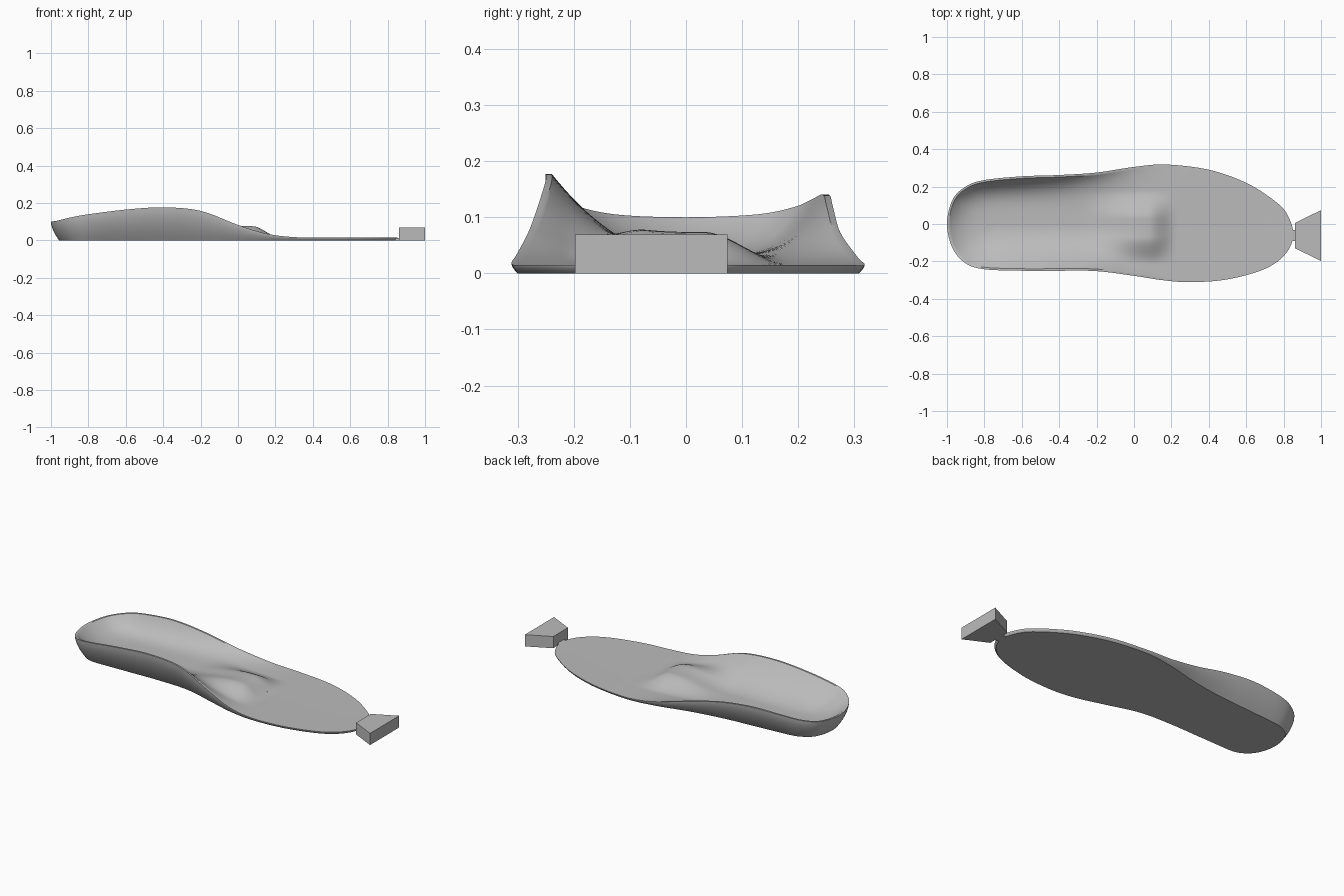
import bpy
import bmesh
from mathutils import Vector

old = bpy.data.objects.get("Cube")
if old:
    bpy.data.objects.remove(old, do_unlink=True)

grey = bpy.data.materials.new("plain_grey")
grey.use_nodes = True
grey.diffuse_color = (0.5, 0.5, 0.5, 1)
grey.node_tree.nodes["Principled BSDF"].inputs["Base Color"].default_value = grey.diffuse_color


def smoothstep(low, high, value):
    t = min(max((value - low) / (high - low), 0), 1)
    return t * t * (3 - 2 * t)


def add_object(name, bm):
    bmesh.ops.recalc_face_normals(bm, faces=bm.faces[:])
    mesh = bpy.data.meshes.new(name)
    bm.to_mesh(mesh)
    bm.free()
    mesh.materials.append(grey)
    obj = bpy.data.objects.new(name, mesh)
    bpy.context.collection.objects.link(obj)
    return obj


def closed_curve(points, steps):
    """Smooth closed curve through the given points."""
    result = []
    count = len(points)
    for i in range(count):
        a, b, c, d = (points[(i + k) % count] for k in (-1, 0, 1, 2))
        for s in range(steps):
            t = s / steps
            result.append(b + (c - a) * (t / 2)
                          + (a * 2 - b * 5 + c * 4 - d) * (t * t / 2)
                          + (b * 3 - a - c * 3 + d) * (t ** 3 / 2))
    return result


# Rim of the insole: heel, arch side, toe, outer side (x, y, rim height)
RIM = [Vector(p) for p in (
    (-1, 0, .1), (-.97, -.13, .105), (-.9, -.21, .122), (-.8, -.242, .14),
    (-.6, -.25, .165), (-.4, -.25, .177), (-.2, -.252, .158), (0, -.277, .083),
    (.15, -.3, .037), (.3, -.311, .018), (.5, -.296, .015), (.7, -.24, .015),
    (.81, -.16, .015), (.852, -.06, .015), (.82, .05, .015), (.75, .125, .015),
    (.6, .22, .015), (.4, .29, .015), (.17, .318, .015), (0, .305, .03),
    (-.2, .275, .073), (-.4, .262, .118), (-.6, .255, .14), (-.8, .235, .132),
    (-.9, .2, .118), (-.97, .13, .105))]


def pad_height(x, y):
    """Raised pad behind the ball of the foot."""
    along = smoothstep(-.3, .06, x) * (1 - smoothstep(.08, .225, x))
    across = smoothstep(0, .75, 1 - abs(y + .02) / .2)
    return .056 * along * across


def floor_height(x):
    return .014 + .018 * (1 - smoothstep(-.4, .25, x))


def spine_point(p):
    return Vector((min(max(p.x, -.72), .55), 0, 0))


def wall_ring(rim, s):
    """Outer wall, s runs from the rim (0) to the sole (1)."""
    ring = []
    for p in rim:
        inward = spine_point(p) - Vector((p.x, p.y, 0))
        inset = .01 + .4 * (p.z - .015)
        q = p + inward.normalized() * inset * s ** 1.7
        ring.append(Vector((q.x, q.y, p.z * (1 - s))))
    return ring


def inner_ring(rim, r):
    """Cupped upper surface, r runs from the lip (1) to the spine (0)."""
    ring = []
    for p in rim:
        spine = spine_point(p)
        outward = Vector((p.x, p.y, 0)) - spine
        outward -= outward.normalized() * .011
        q = spine + outward * r
        power = 3.2 + 4.5 * p.y
        base = floor_height(q.x)
        z = base + (p.z - base) * r ** power + pad_height(q.x, q.y)
        ring.append(Vector((q.x, q.y, z)))
    return ring


# Insole shell
rim = closed_curve(RIM, 8)
WALL, INNER = 8, 32
rings = [wall_ring(rim, 1 - k / WALL) for k in range(WALL + 1)]
rings += [inner_ring(rim, 1 - (k / INNER) ** 1.2) for k in range(INNER + 1)]
bm = bmesh.new()
loops = [[bm.verts.new(p) for p in ring] for ring in rings]
for lower, upper in zip(loops, loops[1:]):
    for i in range(len(rim)):
        j = (i + 1) % len(rim)
        bm.faces.new((lower[i], lower[j], upper[j], upper[i]))
bm.faces.new(loops[0])
bmesh.ops.remove_doubles(bm, verts=bm.verts[:], dist=.0003)
insole = add_object("insole", bm)
bpy.ops.object.select_all(action="DESELECT")
insole.select_set(True)
bpy.context.view_layer.objects.active = insole
bpy.ops.object.shade_smooth_by_angle(angle=.7)


def add_wedge(name, x_near, x_far, half_near, half_far, height):
    """Block with a tapered plan, centred on the toe tip."""
    bm = bmesh.new()
    middle = -.062
    plan = ((x_near, middle - half_near), (x_far, middle - half_far),
            (x_far, middle + half_far), (x_near, middle + half_near))
    base = bm.faces.new([bm.verts.new((x, y, 0)) for x, y in plan])
    top = bmesh.ops.extrude_face_region(bm, geom=[base])["geom"]
    for v in top:
        if isinstance(v, bmesh.types.BMVert):
            v.co.z = height
    return add_object(name, bm)


# Tapered block at the toe and the small tab joining it
add_wedge("toe_block", .862, 1, .068, .136, .069)
add_wedge("toe_tab", .84, .863, .03, .03, .014)
